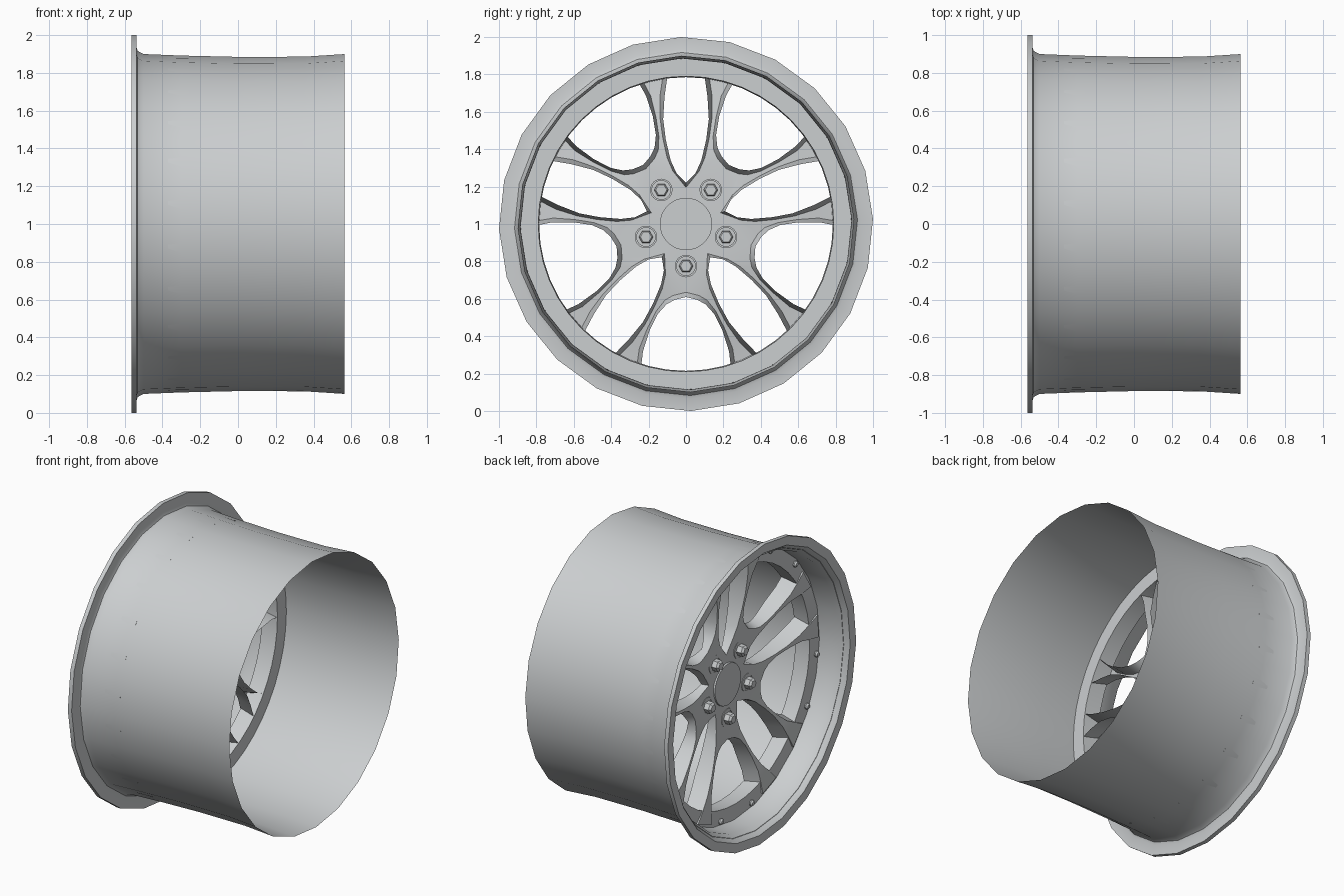
import bpy, bmesh, math
from mathutils import Vector

if "Cube" in bpy.data.objects:
    bpy.data.objects.remove(bpy.data.objects["Cube"])

# One painted metal colour
metal = bpy.data.materials.new("silver_grey")
metal.use_nodes = True
metal.diffuse_color = (0.6, 0.62, 0.63, 1)
metal.node_tree.nodes["Principled BSDF"].inputs["Base Color"].default_value = metal.diffuse_color


def polar(x, r, deg):
    a = math.radians(deg)
    return Vector((x, r * math.cos(a), 1 + r * math.sin(a)))


def finish(name, bm, angle=35):
    bmesh.ops.remove_doubles(bm, verts=bm.verts, dist=0.0005)
    bmesh.ops.recalc_face_normals(bm, faces=bm.faces)
    mesh = bpy.data.meshes.new(name)
    bm.to_mesh(mesh)
    bm.free()
    obj = bpy.data.objects.new(name, mesh)
    bpy.context.collection.objects.link(obj)
    mesh.materials.append(metal)
    bpy.ops.object.select_all(action="DESELECT")
    obj.select_set(True)
    bpy.context.view_layer.objects.active = obj
    bpy.ops.object.shade_smooth_by_angle(angle=math.radians(angle))
    return obj


def lathe(name, profile, sides, start=0, closed=False, centre=(0, 0), angle=35):
    """Spin (x, radius) points around the x axis; centre is (radius, degrees)."""
    bm = bmesh.new()
    shift = polar(0, *centre) - Vector((0, 0, 1))
    rings = [[bm.verts.new(polar(x, r, start + 360 * k / sides) + shift)
              for k in range(sides)] for x, r in profile]
    pairs = list(zip(rings, rings[1:]))
    if closed:
        pairs.append((rings[-1], rings[0]))
    for a, b in pairs:
        for k in range(sides):
            n = (k + 1) % sides
            bm.faces.new((a[k], a[n], b[n], b[k]))
    return finish(name, bm, angle)


# Barrel with its stepped outer lip
lathe("barrel_and_lip",
      [(-0.36, 0.888), (-0.5, 0.895), (-0.562, 0.94), (-0.565, 1.0), (-0.537, 1.0),
       (-0.537, 0.935), (-0.53, 0.915), (-0.5, 0.9), (-0.3, 0.892), (0, 0.885),
       (0.35, 0.886), (0.565, 0.9)], 24, start=91.5)

# Mounting ring that carries the spokes
lathe("spoke_ring", [(-0.37, 0.785), (-0.37, 0.888), (-0.26, 0.885), (-0.26, 0.79)],
      48, closed=True)

# Edges of the narrow and wide windows, as (distance along axis, half width)
NARROW = [(0.22, 0), (0.27, 0.05), (0.34, 0.082), (0.45, 0.108), (0.56, 0.122),
          (0.68, 0.115), (0.785, 0.1), (0.87, 0.09)]
WIDE = [(0.39, 0), (0.405, 0.06), (0.43, 0.105), (0.48, 0.15), (0.57, 0.195),
        (0.68, 0.23), (0.765, 0.24), (0.83, 0.25)]


def radius_angle(point, axis, side):
    return math.hypot(*point), axis + side * math.degrees(math.atan2(point[1], point[0]))


def front_x(r):
    t = min(max((r - 0.28) / 0.55, 0), 1)
    return -0.3 - 0.08 * t


def front_point(p):
    p.x = front_x(math.hypot(p.y, p.z - 1))
    return p


# Spokes and hub: a front skin with flared side walls, repeated and mirrored
bm = bmesh.new()
for sector in range(5):
    for side in (-1, 1):
        axis_n = 90 + 72 * sector
        axis_w = axis_n + 36 * side
        rows = []
        for i, (n, w) in enumerate(zip(NARROW, WIDE)):
            depth = 0.04 + 0.07 * min(i / 4, 1)
            pn = front_point(polar(0, *radius_angle(n, axis_n, side)))
            pw = front_point(polar(0, *radius_angle(w, axis_w, -side)))
            if i == 0:
                fn = front_point(polar(0, n[0] - 0.025, axis_n))
                fw = front_point(polar(0, w[0] - 0.025, axis_w))
            else:
                inset = (pw - pn) * min(0.3, 0.025 / (pw - pn).length)
                fn, fw = front_point(pn + inset), front_point(pw - inset)
            back = Vector((depth, 0, 0))
            rows.append([bm.verts.new(p) for p in (pn + back, fn, fw, pw + back)])
        for a, b in zip(rows, rows[1:]):
            for c in range(3):
                bm.faces.new((a[c], a[c + 1], b[c + 1], b[c]))
        centre = bm.verts.new(polar(front_x(0), 0, 0))
        bm.faces.new((centre, rows[0][1], rows[0][2]))
finish("spokes_and_hub", bm)

# Round centre cap
lathe("centre_cap", [(-0.295, 0), (-0.295, 0.14), (-0.285, 0.14), (-0.285, 0)], 32)
lathe("centre_cap_front", [(-0.3, 0.14), (-0.312, 0.138), (-0.312, 0)], 32)

for k in range(5):
    angle = 54 + 72 * k
    # Wheel nuts sitting in thin round collars
    lathe("nut_collar", [(-0.308, 0.05), (-0.308, 0.06), (-0.28, 0.06), (-0.28, 0.05)],
          24, closed=True, centre=(0.225, angle))
    lathe("wheel_nut", [(-0.355, 0), (-0.355, 0.026), (-0.342, 0.038), (-0.285, 0.038),
                        (-0.275, 0.03), (-0.275, 0)], 6, centre=(0.225, angle), angle=20)
    # Ring bolts either side of each wide window
    for offset in (-11, 11):
        lathe("ring_bolt", [(-0.39, 0), (-0.388, 0.012), (-0.378, 0.02), (-0.365, 0.02),
                            (-0.365, 0.01), (-0.335, 0.01), (-0.335, 0)],
              10, centre=(0.858, angle + offset))
